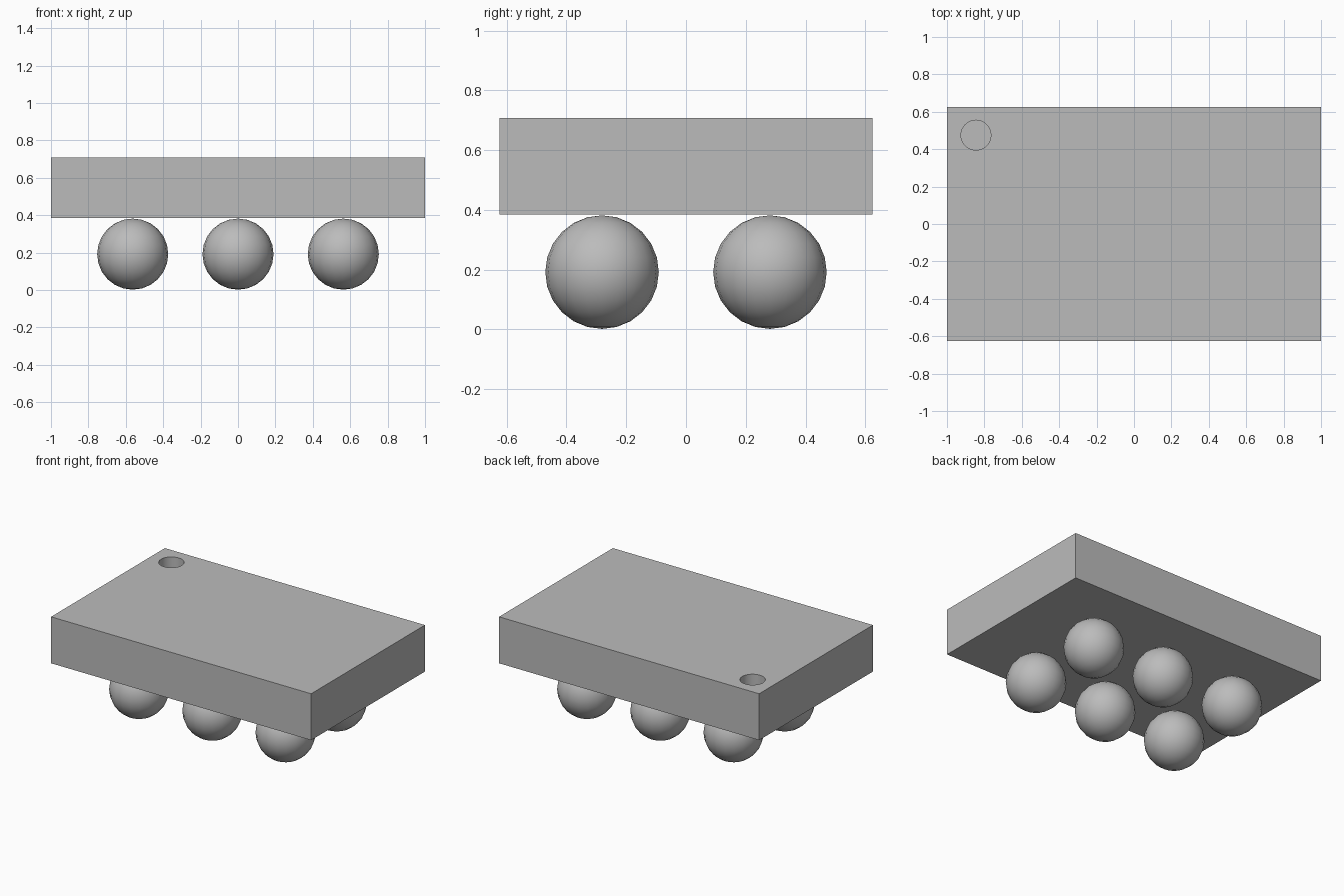
import bpy, bmesh, math

cube = bpy.data.objects.get("Cube")
if cube:
    bpy.data.objects.remove(cube, do_unlink=True)

# Single grey material
grey = bpy.data.materials.new("neutral_grey")
grey.use_nodes = True
colour = (0.5, 0.5, 0.5, 1)
grey.diffuse_color = colour
grey.node_tree.nodes["Principled BSDF"].inputs["Base Color"].default_value = colour


def finish(obj, name):
    obj.name = name
    obj.data.materials.append(grey)
    bpy.ops.object.shade_smooth_by_angle(angle=math.radians(35))
    return obj


# Flat package body
bottom, top = 0.385, 0.708
bpy.ops.mesh.primitive_cube_add(size=1, location=(0, 0, (bottom + top) / 2))
body = bpy.context.object
body.scale = (2, 1.25, top - bottom)
bpy.ops.object.transform_apply(location=True, rotation=False, scale=True)

# Round orientation dimple in the top
depth = 0.1
bpy.ops.mesh.primitive_cylinder_add(vertices=32, radius=0.08, depth=2 * depth,
                                    location=(-0.845, 0.475, top))
cutter = bpy.context.object
cut = body.modifiers.new("dimple", "BOOLEAN")
cut.operation = "DIFFERENCE"
cut.solver = "EXACT"
cut.object = cutter
bpy.context.view_layer.objects.active = body
bpy.ops.object.modifier_apply(modifier=cut.name)
bpy.data.objects.remove(cutter, do_unlink=True)
bpy.ops.object.select_all(action="DESELECT")
body.select_set(True)
finish(body, "package_body")

# Two rows of three solder balls
radius = 0.19
for row, y in (("front", -0.281), ("back", 0.281)):
    for column, x in (("right", -0.563), ("middle", 0), ("left", 0.563)):
        bpy.ops.mesh.primitive_uv_sphere_add(segments=20, ring_count=12, radius=radius,
                                             location=(x, y, radius + 0.002))
        finish(bpy.context.object, f"{row}_{column}_ball")
